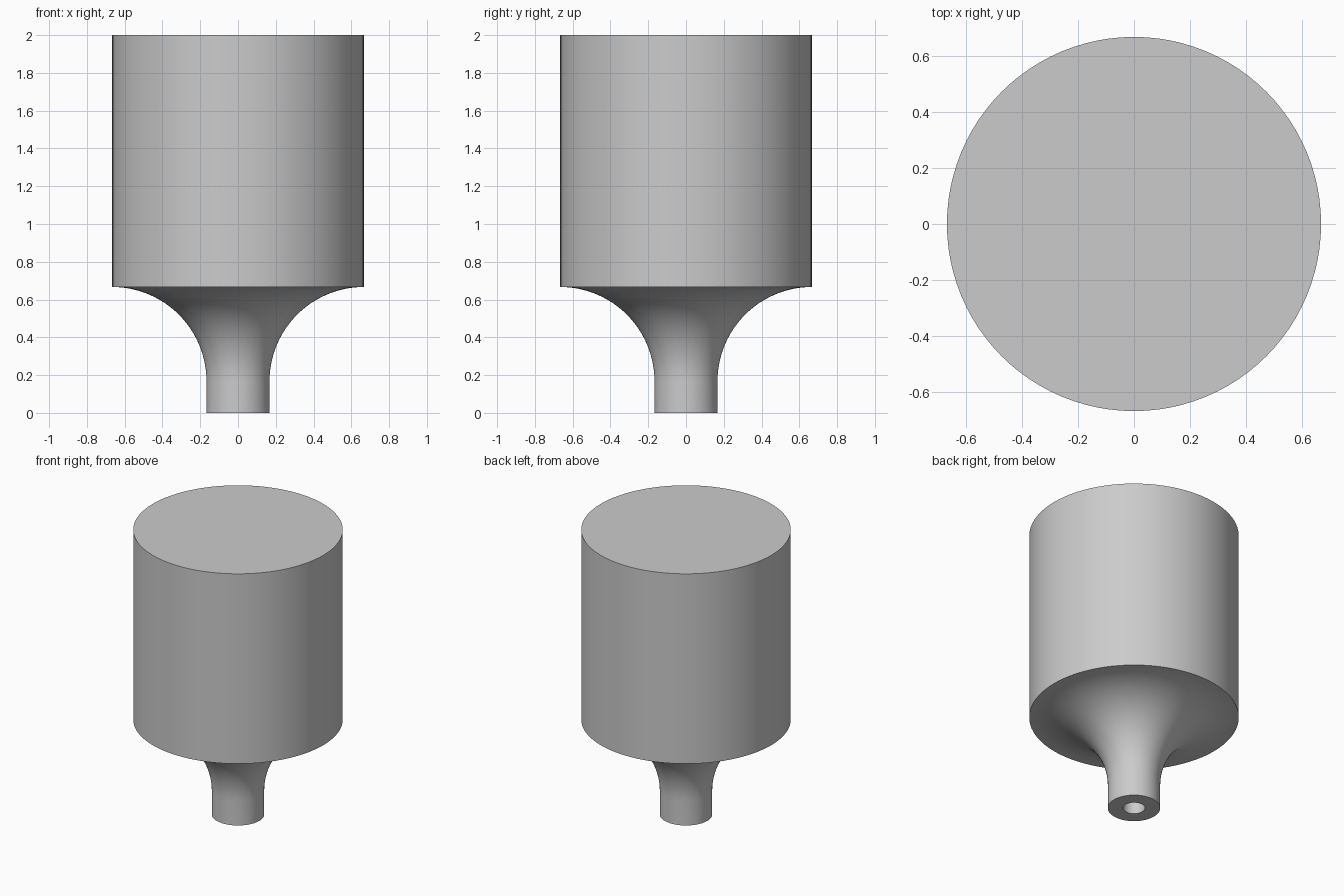
import bpy, bmesh, math

cube = bpy.data.objects.get("Cube")
if cube:
    bpy.data.objects.remove(cube, do_unlink=True)

grey = bpy.data.materials.new("light_grey")
grey.use_nodes = True
colour = (0.6, 0.6, 0.6, 1)
grey.diffuse_color = colour
grey.node_tree.nodes["Principled BSDF"].inputs["Base Color"].default_value = colour

BODY_R, NECK_R, BORE_R = 2 / 3, 1 / 6, 0.07
HEIGHT, SHOULDER, FILLET = 2.0, 2 / 3, 0.5
SEGMENTS, ARC_STEPS = 96, 24

# Half profile: blind bore, neck end, concave flare, body, flat top
profile = [(0, SHOULDER), (BORE_R, SHOULDER), (BORE_R, 0), (NECK_R, 0)]
for i in range(ARC_STEPS + 1):
    a = math.pi / 2 * i / ARC_STEPS
    profile.append((BODY_R - FILLET * math.cos(a),
                    SHOULDER - FILLET + FILLET * math.sin(a)))
profile += [(BODY_R, HEIGHT), (0, HEIGHT)]

# Turn the profile around the vertical axis
bm = bmesh.new()
verts = [bm.verts.new((r, 0, z)) for r, z in profile]
edges = [bm.edges.new(pair) for pair in zip(verts, verts[1:])]
bmesh.ops.spin(bm, geom=verts + edges, cent=(0, 0, 0), axis=(0, 0, 1),
               angle=math.tau, steps=SEGMENTS, use_merge=True)
bmesh.ops.remove_doubles(bm, verts=bm.verts, dist=1e-4)
bmesh.ops.recalc_face_normals(bm, faces=bm.faces)
mesh = bpy.data.meshes.new("flared_plug")
bm.to_mesh(mesh)
bm.free()
mesh.materials.append(grey)

plug = bpy.data.objects.new("flared_plug", mesh)
bpy.context.collection.objects.link(plug)
bpy.ops.object.select_all(action='DESELECT')
plug.select_set(True)
bpy.context.view_layer.objects.active = plug
bpy.ops.object.shade_smooth_by_angle(angle=math.radians(30))
